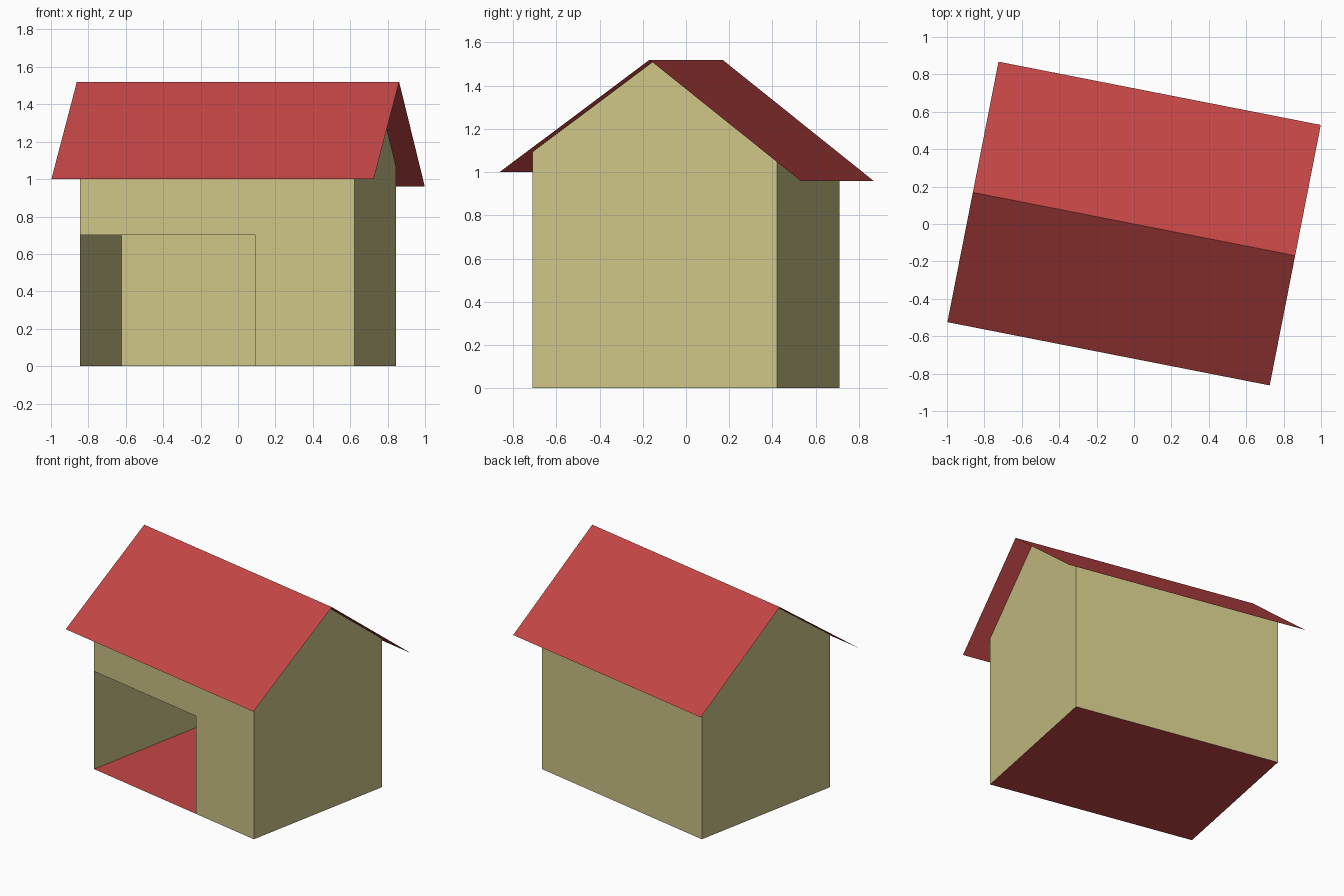
import bpy, bmesh, math

cube = bpy.data.objects.get("Cube")
if cube:
    bpy.data.objects.remove(cube)


def material(name, rgb):
    m = bpy.data.materials.new(name)
    m.use_nodes = True
    m.diffuse_color = (*rgb, 1)
    m.node_tree.nodes["Principled BSDF"].inputs["Base Color"].default_value = (*rgb, 1)
    return m


RED = material("roof red", (0.56, 0.062, 0.062))
KHAKI = material("wall khaki", (0.61, 0.555, 0.24))

TURN = math.radians(-11.1)      # the whole building is turned about z
HX, HY = 0.748, 0.577           # wall half length and half depth
ROOF_X = 0.878                  # roof half length
RIDGE = 1.52
FRONT_EAVE = (-0.707, 1.0)      # (y, z)
BACK_EAVE = (0.712, 0.96)
DOOR_X, DOOR_Z = 0.208, 0.7


def panel(name, points, mat):
    """One thin flat sheet from its outline."""
    bm = bmesh.new()
    bm.faces.new([bm.verts.new(p) for p in points])
    mesh = bpy.data.meshes.new(name)
    bm.to_mesh(mesh)
    bm.free()
    mesh.materials.append(mat)
    ob = bpy.data.objects.new(name, mesh)
    ob.rotation_euler.z = TURN
    bpy.context.collection.objects.link(ob)
    return ob


def wall_top(eave):
    """Height where a wall meets the roof slope."""
    y, z = eave
    return RIDGE - (RIDGE - z) * HY / abs(y) - 0.002


front_top, back_top = wall_top(FRONT_EAVE), wall_top(BACK_EAVE)

# Floor
panel("floor", [(-HX, -HY, 0), (HX, -HY, 0), (HX, HY, 0), (-HX, HY, 0)], RED)

# Front wall with the open doorway at its corner
front = [(DOOR_X, 0), (HX, 0), (HX, front_top), (-HX, front_top),
         (-HX, DOOR_Z), (DOOR_X, DOOR_Z)]
panel("front_wall", [(x, -HY, z) for x, z in front], KHAKI)

# Back wall
panel("back_wall", [(HX, HY, 0), (-HX, HY, 0), (-HX, HY, back_top), (HX, HY, back_top)], KHAKI)

# Gable walls
gable = [(-HY, 0), (HY, 0), (HY, back_top), (0, RIDGE - 0.002), (-HY, front_top)]
panel("left_gable_wall", [(HX, y, z) for y, z in gable], KHAKI)
panel("right_gable_wall", [(-HX, y, z) for y, z in reversed(gable)], KHAKI)

# Roof slopes
for name, (y, z), s in (("front_roof", FRONT_EAVE, 1), ("back_roof", BACK_EAVE, -1)):
    x = ROOF_X * s
    panel(name, [(-x, y, z), (x, y, z), (x, 0, RIDGE), (-x, 0, RIDGE)], RED)
